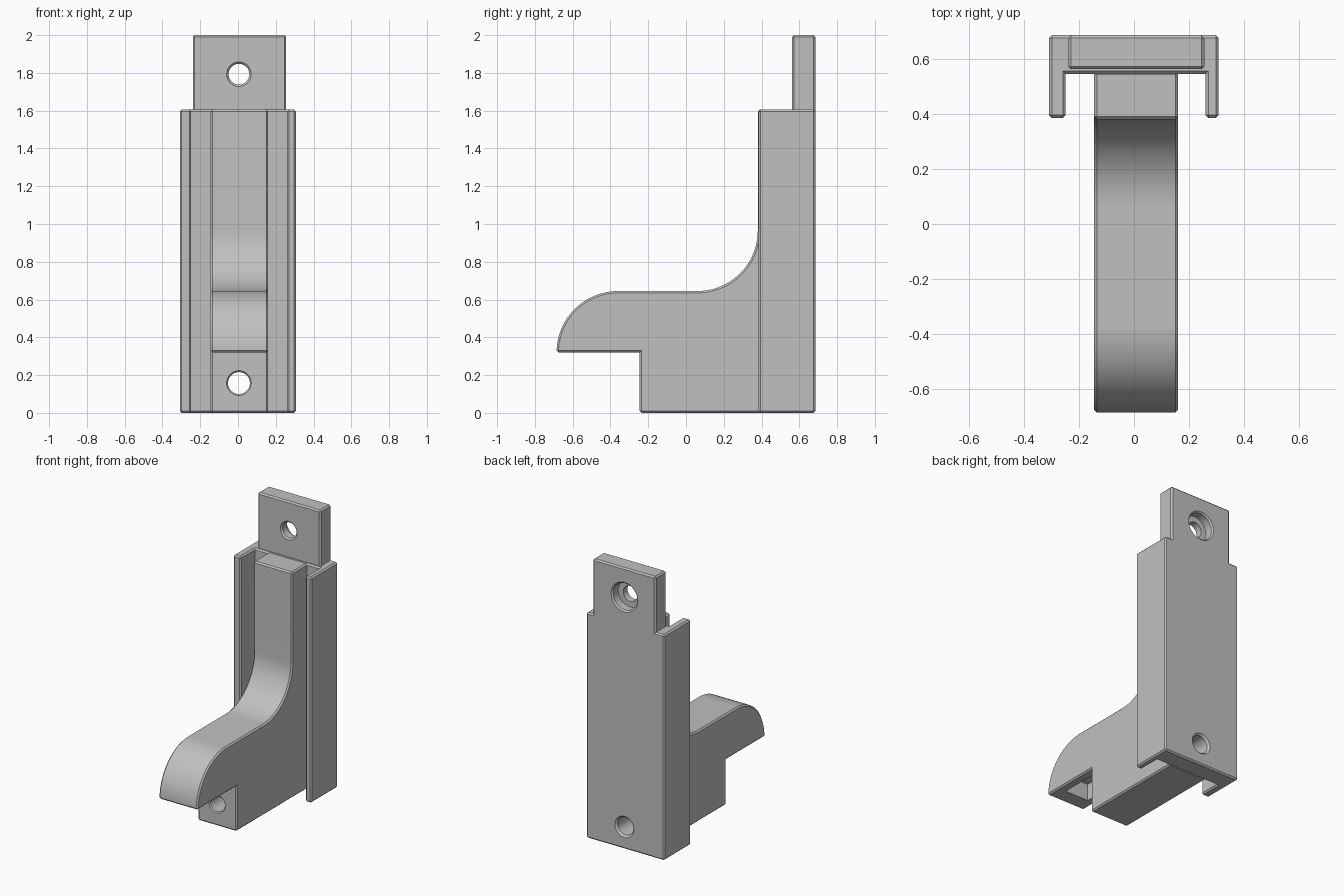
import bpy
import bmesh
from math import cos, sin, pi, radians
from mathutils import Vector, Matrix

CHAMFER = 0.01

cube = bpy.data.objects.get("Cube")
if cube:
    bpy.data.objects.remove(cube, do_unlink=True)

grey = bpy.data.materials.new("plain_grey")
grey.use_nodes = True
grey.diffuse_color = (0.53, 0.53, 0.53, 1)
grey.node_tree.nodes["Principled BSDF"].inputs["Base Color"].default_value = grey.diffuse_color


def finish(bm, name):
    bmesh.ops.recalc_face_normals(bm, faces=bm.faces)
    mesh = bpy.data.meshes.new(name)
    bm.to_mesh(mesh)
    bm.free()
    mesh.materials.append(grey)
    obj = bpy.data.objects.new(name, mesh)
    bpy.context.collection.objects.link(obj)
    return obj


def prism(name, outline, start, end, along, joined=lambda v: False):
    """Extrude an outline along an axis, chamfering convex edges except on a joined side."""
    bm = bmesh.new()
    base = [bm.verts.new((start, a, b) if along == "x" else (a, b, start)) for a, b in outline]
    face = bm.faces.new(base)
    result = bmesh.ops.extrude_face_region(bm, geom=[face])
    moved = [g for g in result["geom"] if isinstance(g, bmesh.types.BMVert)]
    span = end - start
    bmesh.ops.translate(bm, verts=moved, vec=(span, 0, 0) if along == "x" else (0, 0, span))
    bmesh.ops.recalc_face_normals(bm, faces=bm.faces)
    edges = [e for e in bm.edges if e.calc_face_angle_signed(0) > 0.6
             and not all(joined(v.co) for v in e.verts)]
    if CHAMFER:
        bmesh.ops.bevel(bm, geom=edges, offset=CHAMFER, segments=1,
                        affect="EDGES", clamp_overlap=True)
    return finish(bm, name)


def arc(cy, cz, radius, first, last, steps=24):
    angles = [radians(first + (last - first) * i / steps) for i in range(steps + 1)]
    return [(cy + radius * cos(a), cz + radius * sin(a)) for a in angles]


def bore(name, z, profile):
    """Turned cutter along y, from (y, radius) pairs."""
    bm = bmesh.new()
    pts = [(profile[0][0], 0)] + profile + [(profile[-1][0], 0)]
    verts = [bm.verts.new((0.005 + r, y, z)) for y, r in pts]
    edges = [bm.edges.new(pair) for pair in zip(verts, verts[1:])]
    bmesh.ops.spin(bm, geom=verts + edges, cent=(0.005, 0, z), axis=(0, 1, 0),
                   angle=2 * pi, steps=48)
    bmesh.ops.remove_doubles(bm, verts=bm.verts, dist=0.0001)
    cutter = finish(bm, name)
    cutter.hide_render = True
    return cutter


def cut(obj, cutter):
    bpy.context.view_layer.objects.active = obj
    mod = obj.modifiers.new("cut", "BOOLEAN")
    mod.object = cutter
    mod.operation = "DIFFERENCE"
    mod.solver = "EXACT"
    bpy.ops.object.modifier_apply(modifier=mod.name)


# Back plate with its two side flanges, as one channel
channel = prism("back_channel", [
    (-0.308, 0.685), (-0.308, 0.385), (-0.248, 0.385), (-0.248, 0.545),
    (0.26, 0.545), (0.26, 0.385), (0.307, 0.385), (0.307, 0.685)],
    0, 1.605, "z")

# Central arm: foot, rounded hook and the curve up to the post
arm_outline = [(0.545, 0), (-0.245, 0), (-0.245, 0.32)]
arm_outline += arc(-0.36, 0.32, 0.325, 180, 90)
arm_outline += arc(0.06, 0.965, 0.32, 270, 360)
arm_outline += [(0.38, 1.605), (0.545, 1.605)]
arm = prism("hook_arm", arm_outline, -0.145, 0.16, "x", lambda v: v.y > 0.54)

# Mounting tab on top
tab = prism("mounting_tab", [(-0.239, 0.685), (-0.239, 0.562), (0.255, 0.562), (0.255, 0.685)],
            1.59, 2.0, "z", lambda v: v.z < 1.6)

# Screw holes: counterbored in the tab, straight through the foot
tab_bore = bore("tab_bore", 1.793, [
    (0.552, 0.075), (0.572, 0.055), (0.62, 0.055), (0.62, 0.095),
    (0.675, 0.095), (0.695, 0.115)])
foot_bore = bore("foot_bore", 0.158, [
    (-0.255, 0.075), (-0.237, 0.058), (0.672, 0.062), (0.695, 0.085)])
cut(tab, tab_bore)
cut(arm, foot_bore)
cut(channel, foot_bore)

# Pocket under the hook
bm = bmesh.new()
bmesh.ops.create_cube(bm, size=1, matrix=Matrix.LocRotScale(
    Vector((0.0075, -0.425, 0.36)), None, Vector((0.185, 0.29, 0.16))))
pocket = finish(bm, "pocket_cutter")
cut(arm, pocket)

for cutter in (tab_bore, foot_bore, pocket):
    bpy.data.objects.remove(cutter, do_unlink=True)

# Smooth the curves, keep the edges crisp
bpy.ops.object.select_all(action="DESELECT")
for obj in (channel, arm, tab):
    obj.select_set(True)
bpy.context.view_layer.objects.active = arm
bpy.ops.object.shade_smooth_by_angle(angle=radians(25))
